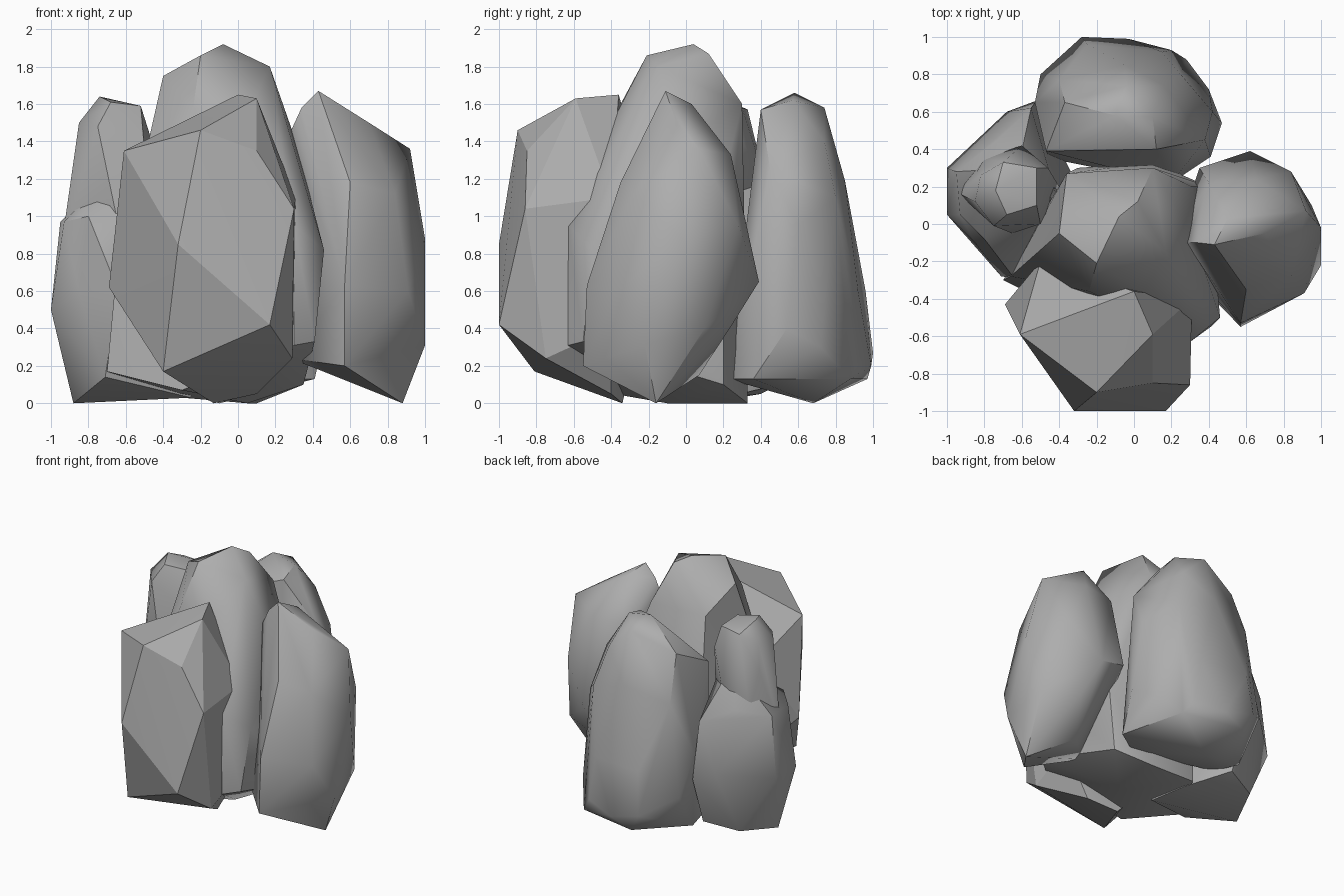
import bpy, bmesh, math

stone = bpy.data.materials.new("grey stone")
stone.diffuse_color = (0.42, 0.42, 0.42, 1)


def rock(name, lumps, angle=40):
    """One boulder: each lump is the convex skin of a few corner points."""
    bm = bmesh.new()
    for pts in lumps:
        verts = [bm.verts.new(p) for p in pts]
        res = bmesh.ops.convex_hull(bm, input=verts)
        junk = {v for v in res["geom_interior"] + res["geom_unused"]
                if isinstance(v, bmesh.types.BMVert)}
        bmesh.ops.delete(bm, geom=list(junk), context='VERTS')
    bmesh.ops.recalc_face_normals(bm, faces=bm.faces)
    mesh = bpy.data.meshes.new(name)
    bm.to_mesh(mesh)
    bm.free()
    mesh.materials.append(stone)
    ob = bpy.data.objects.new(name, mesh)
    bpy.context.collection.objects.link(ob)
    bpy.ops.object.select_all(action='DESELECT')
    ob.select_set(True)
    bpy.context.view_layer.objects.active = ob
    bpy.ops.object.shade_smooth_by_angle(angle=math.radians(angle))


# Front boulder: sharp, faceted
rock("front_rock", [[
    (-.61, -.59, 1.35), (-.2, -.9, 1.46), (.1, -.59, 1.63), (0, -.36, 1.65),
    (.1, -.85, 1.35), (.3, -.86, 1.04), (.31, -.4, 1.1), (-.32, -1, .85),
    (.17, -1, .42), (-.69, -.43, .62), (-.4, -.81, .17), (.29, -.75, .24),
    (-.13, -.34, 0), (.1, -.4, .05), (.3, -.4, .4), (-.5, -.2, 1.1),
    (-.5, -.25, .4)]], 15)

# Tall middle boulder
rock("middle_rock", [[
    (-.08, .04, 1.92), (-.2, -.21, 1.86), (.17, -.15, 1.8), (-.4, -.05, 1.75),
    (-.36, .27, 1.6), (.02, .12, 1.87), (.1, .3, 1.6), (-.24, -.36, 1.58),
    (.05, -.37, 1.55), (.31, -.05, 1.4), (.31, .2, 1.2), (-.45, .1, 1.2),
    (.32, -.4, 1.18), (.46, -.5, .82), (.3, -.63, .95), (.3, -.63, .31),
    (.41, -.55, .33), (-.66, -.28, .6), (-.7, -.3, .17), (-.3, -.5, .07),
    (-.3, .3, .03), (.05, -.1, 0), (.1, .33, 0), (.35, .2, .1), (.4, .2, .6)]])

# Right boulder: tall and rounded, leaning inward
rock("right_rock", [[
    (.43, -.11, 1.67), (.34, -.1, 1.58), (.5, .03, 1.6), (.7, -.05, 1.5),
    (.92, .07, 1.36), (.65, .24, 1.33), (.4, .22, 1.3), (.28, -.1, 1.45),
    (.6, -.35, 1.18), (.84, -.28, 1.12), (1, -.02, .88), (.84, .28, .95),
    (.62, .39, .65), (.35, .3, .75), (.57, -.53, .63), (.91, -.37, .6),
    (1, -.22, .31), (.57, -.55, .2), (.88, -.16, 0), (.95, .1, .4),
    (.7, .24, .41), (.6, .07, .15), (.28, -.25, .24), (.25, 0, 1.1)]])

# Left boulder: broad body with a rounded knob on top
rock("left_rock", [[
    (-.95, .28, .97), (-.93, .05, .97), (-.8, -.08, 1.0), (-.74, .44, 1.02),
    (-.55, .62, .95), (-.4, .1, 1.2), (-1, .3, .5), (-1, .05, .5),
    (-.85, -.1, .6), (-.64, -.29, .6), (-.68, .6, .55), (-.52, .66, .5),
    (-.88, .1, 0), (-.71, -.28, .14), (-.75, .4, .05), (-.5, .5, .1),
    (-.25, -.1, .03), (-.3, .2, .03), (-.62, .3, 1.3)], [
    (-.74, .18, 1.64), (-.68, .05, 1.61), (-.52, .1, 1.59), (-.52, .3, 1.58),
    (-.7, .33, 1.57), (-.85, .12, 1.5), (-.82, .26, 1.5), (-.75, -.01, 1.48),
    (-.86, .12, 1.35), (-.84, .28, 1.3), (-.5, .0, 1.35), (-.46, .3, 1.4),
    (-.82, .1, 1.04), (-.8, .35, 1.0), (-.65, -.05, 1.0), (-.4, .2, 1.0),
    (-.6, .42, 1.2), (-.95, .17, .8)]])

# Back boulder: widest near the base
rock("back_rock", [[
    (-.1, .58, 1.66), (-.04, .74, 1.58), (.1, .57, 1.62), (.12, .4, 1.57),
    (-.37, .65, 1.45), (-.47, .39, 1.32), (.16, .74, 1.4), (.38, .45, 1.25),
    (-.05, .85, 1.19), (-.4, .77, 1.1), (.25, .8, 1.1), (.42, .6, .95),
    (-.53, .65, .7), (-.5, .8, .4), (-.25, .96, .6), (.15, .92, .6),
    (-.28, 1, .27), (-.03, .99, .2), (.2, .93, .25), (.4, .72, .3),
    (.47, .54, .4), (.41, .36, .13), (.2, .22, .13), (-.2, .97, .13),
    (.28, .88, .13), (-.1, .68, 0), (-.48, .6, .1), (-.45, .35, .15)]])
